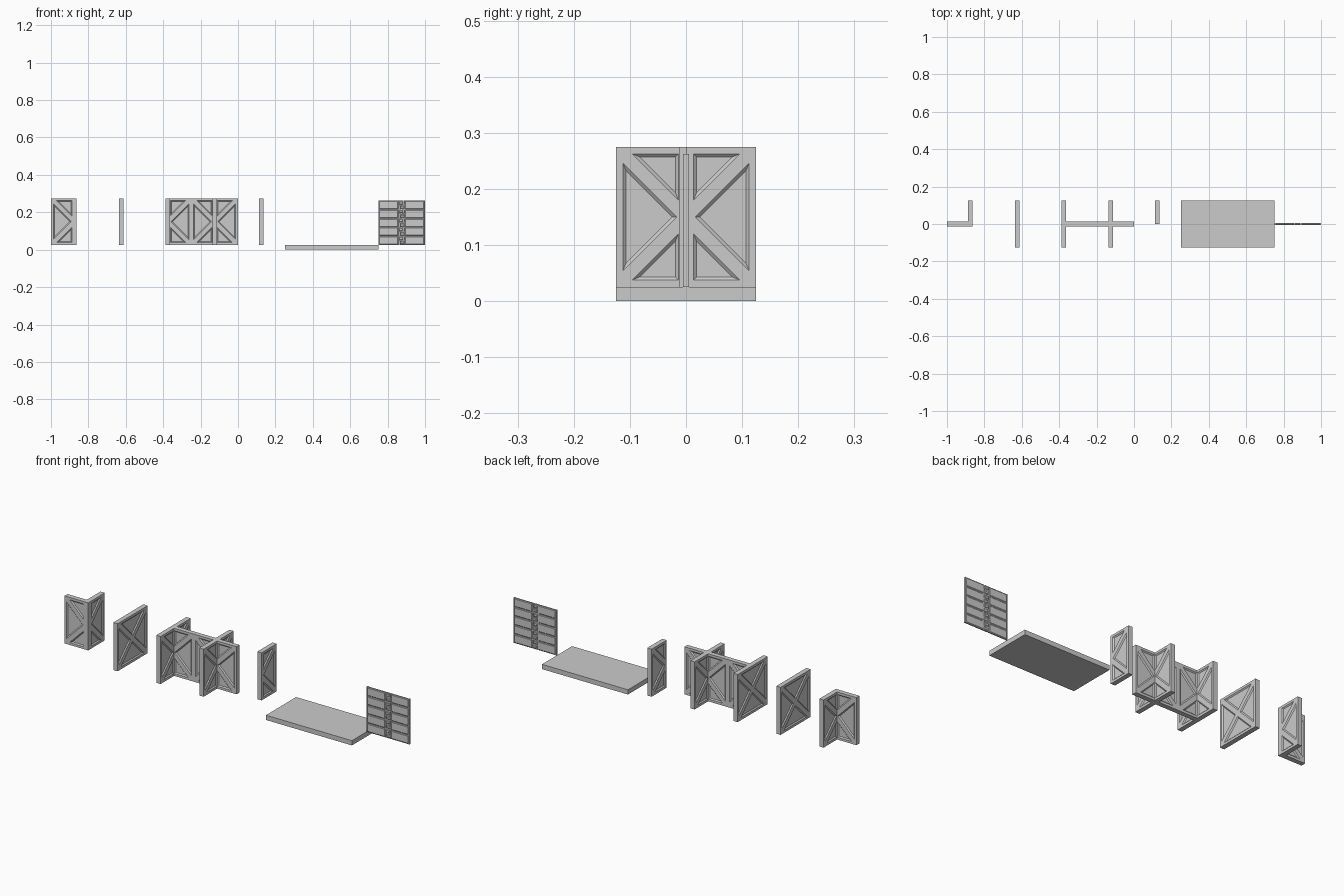
import bpy, bmesh, math
from mathutils import Vector

if "Cube" in bpy.data.objects:
    bpy.data.objects.remove(bpy.data.objects["Cube"])

T, ARM, H, Z0 = 0.0125, 0.125, 0.25, 0.025   # half thickness, arm length, height, base
DEPTH, SLOPE = 0.005, 0.0055                 # recess depth and sloped-edge inset
EPS = 0.0004                                 # cutter overshoot above the surface
DIRS = [Vector((1, 0, 0)), Vector((0, 1, 0)), Vector((-1, 0, 0)), Vector((0, -1, 0))]
UP = Vector((0, 0, 1))


def loft(bm, a, b):
    """Closed solid between two matching loops, normals outward."""
    va, vb = [bm.verts.new(p) for p in a], [bm.verts.new(p) for p in b]
    n = len(va)
    bm.faces.new(va[::-1])
    bm.faces.new(vb)
    for i in range(n):
        j = (i + 1) % n
        bm.faces.new((va[i], va[j], vb[j], vb[i]))


def make(name, bm):
    bmesh.ops.recalc_face_normals(bm, faces=bm.faces)
    me = bpy.data.meshes.new(name)
    bm.to_mesh(me)
    bm.free()
    ob = bpy.data.objects.new(name, me)
    bpy.context.collection.objects.link(ob)
    return ob


def inset(tri, t):
    """Inset a 2D triangle by distance t (scale about the incentre)."""
    p = [Vector(q) for q in tri]
    l = [(p[(i + 1) % 3] - p[(i + 2) % 3]).length for i in range(3)]
    s = sum(l)
    c = (p[0] * l[0] + p[1] * l[1] + p[2] * l[2]) / s
    e, f = p[1] - p[0], p[2] - p[0]
    r = abs(e.x * f.y - e.y * f.x) / s
    return [c + (q - c) * (1 - t / r) for q in p]


# Recess triangles, (u, v) measured from the centre of the X brace
F, D, S = 0.1125, 0.0165, T + 0.001
SIDE = [(F, F - D), (F, D - F), (D, 0)]
CORNERS = [[(S, s * F), (F - D, s * F), (S, s * (S + D))] for s in (1, -1)]
FULL = [[(D - F, s * F), (F - D, s * F), (0, s * D)] for s in (1, -1)]


def wall(name, x, arms):
    """Wall piece with the given arms around a hub at (x, 0)."""
    hub = Vector((x, 0, Z0))
    pts = []
    for k, d in enumerate(DIRS):
        left = DIRS[(k + 1) % 4]
        if k in arms:
            pts += [d * ARM - left * T, d * ARM + left * T]
            if len(arms) == 1:
                pts += [left * T, -left * T]
        if len(arms) > 1:
            pts.append((d + left) * T)
    clean = [p for i, p in enumerate(pts)
             if (p - pts[i - 1]).cross(pts[(i + 1) % len(pts)] - p).length > 1e-7]
    bm = bmesh.new()
    loft(bm, [hub + p for p in clean], [hub + p + UP * H for p in clean])
    body = make(name, bm)

    # Sloped recesses on both faces of each arm
    cut = bmesh.new()
    mid = hub + UP * H / 2
    for k in arms:
        for m in ((k + 1) % 4, (k + 3) % 4):
            u, n = DIRS[k], DIRS[m]
            through = (k + 2) % 4 in arms and m not in arms
            tris = [SIDE]
            if not through:
                tris = tris + CORNERS
            elif k < 2:
                tris = tris + FULL
            for tri in tris:
                loops = []
                for h, t in ((EPS, -EPS * SLOPE / DEPTH), (-DEPTH, SLOPE)):
                    loops.append([mid + u * q.x + UP * q.y + n * (T + h)
                                  for q in inset(tri, t)])
                loft(cut, *loops)
    cutter = make(name + "_cutter", cut)
    mod = body.modifiers.new("recesses", 'BOOLEAN')
    mod.operation, mod.solver, mod.object = 'DIFFERENCE', 'EXACT', cutter
    mod.use_self = True
    bpy.context.view_layer.objects.active = body
    body.select_set(True)
    bpy.ops.object.modifier_apply(modifier=mod.name)
    body.select_set(False)
    bpy.data.objects.remove(cutter)


wall("corner_wall", -0.875, [1, 2])
wall("straight_wall", -0.625, [1, 3])
wall("tee_wall", -0.375, [0, 1, 3])
wall("cross_wall", -0.125, [0, 1, 2, 3])
wall("half_wall", 0.125, [1])

# Floor slab
bm = bmesh.new()
fl = [(0.25, -0.125), (0.75, -0.125), (0.75, 0.125), (0.25, 0.125)]
loft(bm, [(x, y, 0) for x, y in fl], [(x, y, Z0) for x, y in fl])
make("floor_slab", bm)

# Door: two interlocking toothed leaves with wide raised planks
ROWS, C, TOOTH, GAP = 10, 0.875, 0.011, 0.0015
DH = 0.2375 / ROWS


def plank(bm, x0, x1, z0, z1, e=0.003):
    """Bevelled plank on both faces of the door."""
    for s in (-1, 1):
        loft(bm, *[[(x0 + k, s * y, z0 + k), (x1 - k, s * y, z0 + k),
                    (x1 - k, s * y, z1 - k), (x0 + k, s * y, z1 - k)]
                   for k, y in ((0, 0.0029), (e, 0.005))])


def leaf(name, side):
    outer = C + side * 0.125
    inner = C + side * 0.018
    edge = []
    for i in range(ROWS):
        z = Z0 + i * DH
        x = C + side * GAP + (TOOTH if i % 2 else -TOOTH)
        edge += [(x, z + (0.002 if i else 0)), (x, z + DH - (0.002 if i < ROWS - 1 else 0))]
    outline = [(outer, Z0)] + edge + [(outer, Z0 + 0.2375)]
    bm = bmesh.new()
    loft(bm, [(x, -0.003, z) for x, z in outline], [(x, 0.003, z) for x, z in outline])
    # Outer border strip at full thickness
    rim = [(outer, Z0), (outer - side * 0.004, Z0),
           (outer - side * 0.004, Z0 + 0.2375), (outer, Z0 + 0.2375)]
    loft(bm, [(x, -0.005, z) for x, z in rim], [(x, 0.005, z) for x, z in rim])
    # Planks, and a finger on each projecting tooth
    a, b = sorted((outer - side * 0.004, inner))
    for i in range(ROWS // 2):
        z = Z0 + 2 * i * DH
        plank(bm, a, b, z + 0.002, z + 2 * DH - 0.002)
        j = 2 * i + (1 if side < 0 else 0)
        c, d = sorted((inner - side * 0.003, C + side * GAP - side * TOOTH + side * 0.001))
        plank(bm, c, d, Z0 + j * DH + 0.004, Z0 + (j + 1) * DH - 0.004)
    make(name, bm)


leaf("door_leaf_left", -1)
leaf("door_leaf_right", 1)
